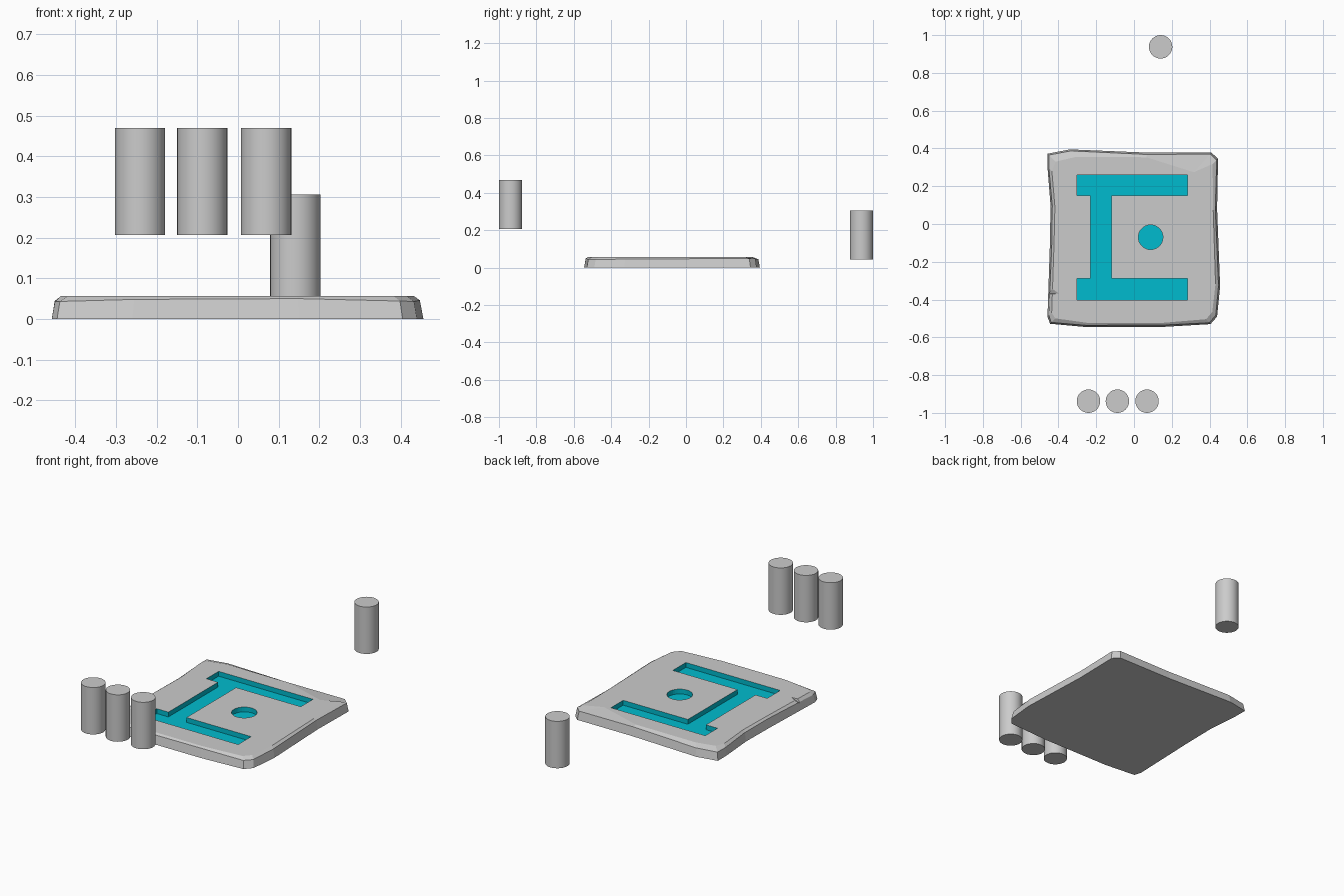
import bpy, bmesh, math
from mathutils import Vector

if "Cube" in bpy.data.objects:
    bpy.data.objects.remove(bpy.data.objects["Cube"])


def material(name, color):
    m = bpy.data.materials.new(name)
    m.diffuse_color = color
    m.use_nodes = True
    m.node_tree.nodes["Principled BSDF"].inputs["Base Color"].default_value = m.diffuse_color
    return m


def make_object(name, bm, mat=None):
    bmesh.ops.recalc_face_normals(bm, faces=bm.faces)
    me = bpy.data.meshes.new(name)
    bm.to_mesh(me)
    bm.free()
    ob = bpy.data.objects.new(name, me)
    bpy.context.collection.objects.link(ob)
    if mat:
        me.materials.append(mat)
    return ob


def loft(bm, rings):
    """Closed solid through rings of equal point count."""
    rows = [[bm.verts.new(p) for p in r] for r in rings]
    n = len(rows[0])
    for a, b in zip(rows, rows[1:]):
        for i in range(n):
            j = (i + 1) % n
            bm.faces.new((a[i], a[j], b[j], b[i]))
    bm.faces.new(rows[0][::-1])
    bm.faces.new(rows[-1])


def prism(bm, outline, z0, z1):
    loft(bm, [[(x, y, z) for x, y in outline] for z in (z0, z1)])


def carve(target, cutter):
    mod = target.modifiers.new("carve", 'BOOLEAN')
    mod.operation = 'DIFFERENCE'
    mod.solver = 'EXACT'
    mod.material_mode = 'TRANSFER'
    mod.object = cutter
    bpy.context.view_layer.objects.active = target
    bpy.ops.object.modifier_apply(modifier=mod.name)
    bpy.data.objects.remove(cutter)


grey = material("stone_grey", (0.6, 0.6, 0.6, 1))
cyan = material("inlay_cyan", (0.0, 0.5, 0.62, 1))

# Weathered stone slab: x, y, height of the rim edge, inset of the top face
outline = [
    (-0.458, 0.372, 0.044, 0.05), (-0.458, 0.30, 0.043, 0.02),
    (-0.442, 0.10, 0.047, 0.015), (-0.445, -0.10, 0.048, 0.012),
    (-0.458, -0.49, 0.042, 0.02), (-0.445, -0.528, 0.043, 0.03),
    (-0.26, -0.545, 0.048, 0.015), (0.15, -0.545, 0.050, 0.012),
    (0.405, -0.53, 0.044, 0.025), (0.44, -0.49, 0.043, 0.025),
    (0.456, -0.33, 0.046, 0.018), (0.440, 0.08, 0.048, 0.012),
    (0.445, 0.345, 0.048, 0.03), (0.41, 0.378, 0.048, 0.13),
    (0.07, 0.378, 0.048, 0.015), (-0.34, 0.395, 0.045, 0.04)]
centre = Vector((0, -0.075))


def inset(x, y, d):
    v = Vector((x, y)) - centre
    return Vector((x, y)) - v.normalized() * d


bm = bmesh.new()
loft(bm, [[(x, y, 0) for x, y, z, d in outline],
          [(*inset(x, y, 0.010), z) for x, y, z, d in outline],
          [(*inset(x, y, 0.010 + d), 0.057) for x, y, z, d in outline]])
slab = make_object("stone_slab", bm, grey)

# Chip broken out of the left edge
bm = bmesh.new()
chip = [bm.verts.new(p) for p in
        [(-0.48, -0.30, 0.062), (-0.48, -0.375, 0.062),
         (-0.385, -0.368, 0.062), (-0.48, -0.368, 0.025)]]
bmesh.ops.convex_hull(bm, input=chip)
carve(slab, make_object("chip_cutter", bm, grey))

# Coloured recess: post between two bars, plus a round socket
bm = bmesh.new()
prism(bm, [(-0.302, 0.26), (-0.302, 0.152), (-0.23, 0.152), (-0.23, -0.288),
           (-0.302, -0.288), (-0.302, -0.403), (0.283, -0.403),
           (0.283, -0.288), (-0.118, -0.288), (-0.118, 0.152),
           (0.283, 0.152), (0.283, 0.26)], 0.03, 0.1)
prism(bm, [(0.088 + 0.065 * math.cos(a), -0.07 + 0.065 * math.sin(a))
           for a in (math.tau * i / 32 for i in range(32))], 0.03, 0.1)
carve(slab, make_object("recess_cutter", bm, cyan))

# Loose round pegs: three in front, one behind
pegs = [(-0.241, -0.938, 0.206), (-0.088, -0.938, 0.206),
        (0.069, -0.938, 0.206), (0.141, 0.938, 0.043)]
for i, (x, y, z) in enumerate(pegs):
    bpy.ops.mesh.primitive_cylinder_add(vertices=32, radius=0.062, depth=0.263,
                                        location=(x, y, z + 0.1315))
    peg = bpy.context.object
    peg.name = f"peg_{i + 1}"
    bpy.ops.object.shade_smooth_by_angle(angle=math.radians(40))
